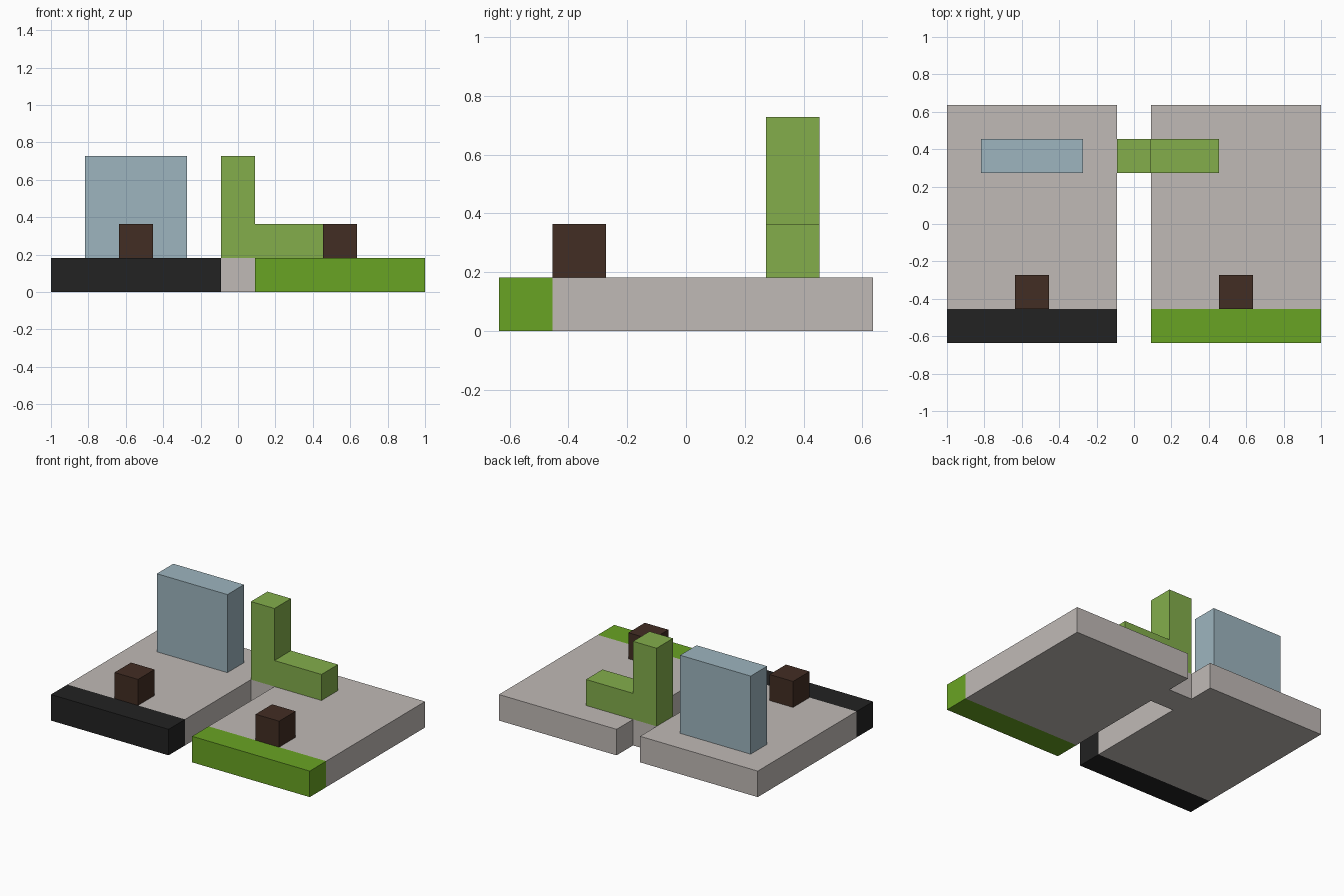
import bpy
import bmesh
from mathutils import Vector

if "Cube" in bpy.data.objects:
    bpy.data.objects.remove(bpy.data.objects["Cube"], do_unlink=True)

U = 2 / 11  # one block unit


def material(name, hex_code):
    srgb = [int(hex_code[i:i + 2], 16) / 255 for i in (0, 2, 4)]
    rgba = [c / 12.92 if c <= 0.04045 else ((c + 0.055) / 1.055) ** 2.4 for c in srgb] + [1]
    mat = bpy.data.materials.new(name)
    mat.use_nodes = True
    mat.diffuse_color = rgba
    mat.node_tree.nodes["Principled BSDF"].inputs["Base Color"].default_value = rgba
    return mat


def prism(name, outline, extrude, mats, cut_y=None, rule=None):
    """Extrude a flat outline (in block units) into a solid."""
    bm = bmesh.new()
    face = bm.faces.new([bm.verts.new(p) for p in outline])
    new = bmesh.ops.extrude_face_region(bm, geom=[face], use_keep_orig=True)["geom"]
    bmesh.ops.translate(bm, vec=Vector(extrude),
                        verts=[v for v in new if isinstance(v, bmesh.types.BMVert)])
    if cut_y is not None:
        bmesh.ops.bisect_plane(bm, geom=bm.verts[:] + bm.edges[:] + bm.faces[:],
                               plane_co=(0, cut_y, 0), plane_no=(0, 1, 0))
    bmesh.ops.recalc_face_normals(bm, faces=bm.faces[:])
    if rule:
        for f in bm.faces:
            f.material_index = rule(f.calc_center_median())
    bmesh.ops.scale(bm, vec=(U, U, U), verts=bm.verts[:])
    mesh = bpy.data.meshes.new(name)
    bm.to_mesh(mesh)
    bm.free()
    for m in mats:
        mesh.materials.append(m)
    obj = bpy.data.objects.new(name, mesh)
    bpy.context.collection.objects.link(obj)
    return obj


def box(name, x0, x1, y0, y1, z0, z1, mat):
    outline = [(x0, y0, z0), (x1, y0, z0), (x1, y1, z0), (x0, y1, z0)]
    return prism(name, outline, (0, 0, z1 - z0), [mat])


stone = material("warm_grey", "C0BAB6")
black = material("charcoal", "222222")
grass = material("grass_green", "69A423")
leaf = material("light_green", "83AE4B")
blue = material("pale_blue", "9DB5BF")
brown = material("dark_brown", "422D23")

# Two slabs joined by a short bridge, with painted front edges
half = [(.5, 1.5), (.5, -3.5), (5.5, -3.5), (5.5, 3.5), (.5, 3.5), (.5, 2.5)]
outline = [(x, y, 0) for x, y in half] + [(-x, y, 0) for x, y in reversed(half)]
prism("base", outline, (0, 0, 1), [stone, black, grass], cut_y=-2.5,
      rule=lambda c: 0 if c.y > -2.5 else (1 if c.x < 0 else 2))

# L-shaped block standing on the bridge
profile = [(-.5, 1), (2.5, 1), (2.5, 2), (.5, 2), (.5, 4), (-.5, 4)]
prism("l_block", [(x, 1.5, z) for x, z in profile], (0, 1, 0), [leaf])

# Upright panel on the right slab
box("panel", -4.5, -1.5, 1.5, 2.5, 1, 4, blue)

# Small cubes behind the front edges
for side, x in (("right", -3), ("left", 3)):
    box(side + "_cube", x - .5, x + .5, -2.5, -1.5, 1, 2, brown)
